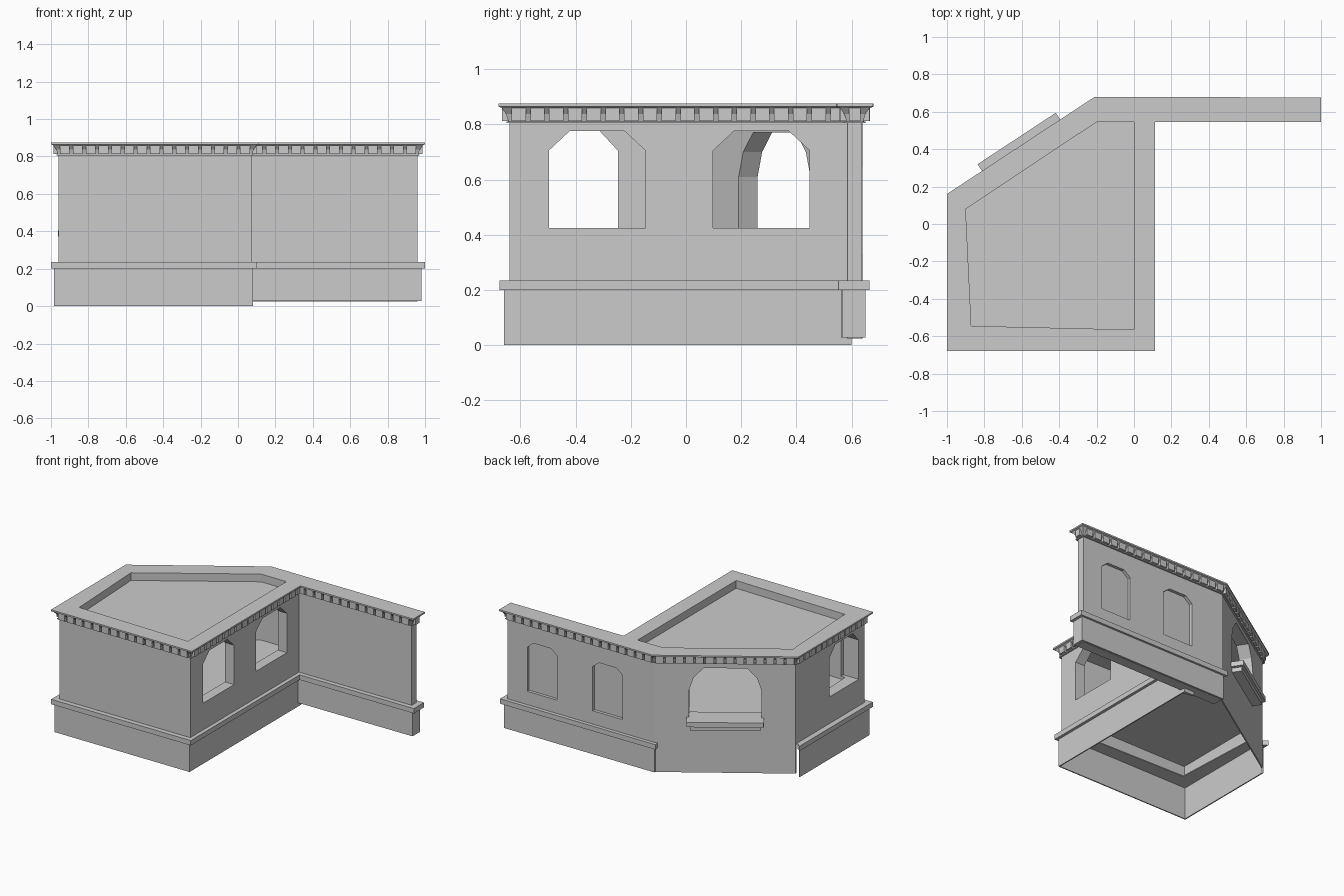
import bpy, bmesh
from mathutils import Vector

if "Cube" in bpy.data.objects:
    bpy.data.objects.remove(bpy.data.objects["Cube"])

# Plan outlines: wall face, inner room, and the hollow space under the floor
WALL = [(-.96, -.64), (.072, -.64), (.072, .583), (.96, .585), (.96, .638), (-.2, .64), (-.96, .14)]
ROOM = [(-.87, -.545), (0, -.565), (0, .545), (-.2, .545), (-.9, .08)]
UNDER_PLINTH = [(-.975, -.652), (.072, -.652), (.072, .575), (-.2, .63), (-.952, .135), (-.975, .12)]
UNDER_FLOOR = [(-.952, -.632), (.064, -.632), (.064, .575), (-.2, .63), (-.952, .135)]


def loft(name, rings):
    """Solid skinned through rings of 3D points."""
    bm = bmesh.new()
    vs = [[bm.verts.new(p) for p in r] for r in rings]
    n = len(vs[0])
    for a, b in zip(vs, vs[1:]):
        for i in range(n):
            j = (i + 1) % n
            bm.faces.new((a[i], a[j], b[j], b[i]))
    bm.faces.new(vs[0][::-1])
    bm.faces.new(vs[-1])
    bmesh.ops.recalc_face_normals(bm, faces=bm.faces)
    me = bpy.data.meshes.new(name)
    bm.to_mesh(me)
    bm.free()
    ob = bpy.data.objects.new(name, me)
    bpy.context.collection.objects.link(ob)
    return ob


def prism(name, pts, z0, z1):
    return loft(name, [[(x, y, z) for x, y in pts] for z in (z0, z1)])


def offset(pts, d):
    """Mitred outward offset of a counter-clockwise outline."""
    out = []
    for i, p in enumerate(pts):
        a, p, b = Vector(pts[i - 1]), Vector(p), Vector(pts[(i + 1) % len(pts)])
        u, v = (p - a).normalized(), (b - p).normalized()
        m, k = Vector((u.y, -u.x)), Vector((v.y, -v.x))
        out.append(tuple(p + (m + k) * d / (1 + m.dot(k))))
    return out


def cut(ob, cutter):
    mod = ob.modifiers.new("cut", 'BOOLEAN')
    mod.operation, mod.solver, mod.object = 'DIFFERENCE', 'EXACT', cutter
    bpy.context.view_layer.objects.active = ob
    bpy.ops.object.modifier_apply(modifier=mod.name)
    bpy.data.objects.remove(cutter)


def on_wall(name, mid, along, profile, d0, d1):
    """Extrude an (s, z) profile through a wall, from depth d0 to d1 outward."""
    u = Vector(along).normalized()
    n = Vector((u.y, -u.x))
    ring = lambda d: [(*(Vector(mid) + u * s + n * d), z) for s, z in profile]
    return loft(name, [ring(d0), ring(d1)])


def rect(h, z0, z1):
    return [(-h, z0), (h, z0), (h, z1), (-h, z1)]


def arch(h, c, z0=.425, zs=.705, z1=.775):
    return [(-h, z0), (h, z0), (h, zs), (h - c, z1), (c - h, z1), (-h, zs)]


# Walls hollowed out above and below the floor
walls = prism("walls", WALL, .025, .865)
cut(walls, prism("room_cutter", ROOM, .39, 1))
cut(walls, prism("under_cutter", UNDER_FLOOR, -.1, .37))
cut(walls, prism("under_cutter", UNDER_PLINTH, -.1, .228))
prism("floor", offset(ROOM, .06), .371, .405)

# Right and left windows
for y in (-.322, .273):
    cut(walls, on_wall("window_cutter", (.072, y), (0, 1), arch(.175, .075), -.12, .1))
cut(walls, on_wall("window_cutter", (-.96, -.41), (0, -1), arch(.163, .065), -.12, .1))

# Large serving window in the angled wall
A, B = Vector(WALL[5]), Vector(WALL[6])
mid, diag = A.lerp(B, .503), B - A
big = [(-.235, .42), (.235, .42), (.235, .61), (.205, .70), (.14, .77),
       (-.14, .77), (-.205, .70), (-.235, .61)]
cut(walls, on_wall("window_cutter", mid, diag, big, -.14, .1))

# Blind niches on the back of the wing
for x in (.686, .17):
    cut(walls, on_wall("niche_cutter", (x, .639), (-1, 0),
                       arch(.118, .05, .33, .645, .685), -.022, .1))

# Serving counter and its support
on_wall("counter", mid, diag, rect(.25, .385, .42), -.03, .082)
on_wall("counter_support", mid, diag, rect(.228, .355, .385), -.005, .065)


# Hollow plinth and ledge around three sides, plus the wing
def plinth(name, x0, x1, y0, yb, z0, z1):
    ob = prism(name, [(x0, yb), (x0, y0), (x1, y0), (x1, .6), (0, .6),
                      (0, -.565), (-.87, -.545), (-.9, .08)], z0, z1)
    cut(ob, prism("under_cutter", UNDER_PLINTH, -.1, .228))


plinth("main_plinth", -.983, .08, -.66, .125, 0, .2)
plinth("main_ledge", -1, .1, -.675, .15, .2, .235)
prism("wing_plinth", [(-.2, .56), (.98, .565), (.98, .65), (-.205, .65)], .027, .2)
prism("wing_ledge", [(-.2, .55), (1, .552), (1, .665), (-.225, .665)], .2, .235)

# Cornice: lower strip, cove and top slab
steps = [(.001, .805), (.011, .805), (.011, .811), (.004, .811), (.012, .838),
         (.028, .860), (.039, .864), (.039, .875)]
cornice = loft("cornice", [[(x, y, z) for x, y in offset(WALL, d)] for d, z in steps])
cut(cornice, prism("roof_cutter", ROOM, .5, 1))

# Dentil blocks along every wall edge
for i, p in enumerate(WALL):
    p, q = Vector(p), Vector(WALL[(i + 1) % len(WALL)])
    n = max(1, round((q - p).length / .067))
    for k in range(n):
        c = p.lerp(q, (k + .5) / n)
        on_wall("dentil", c, q - p, rect(min(.026, (q - p).length * .4), .812, .864), -.005, .027)

# Sunken flat roof
prism("roof", offset(ROOM, .005), .80, .82)
